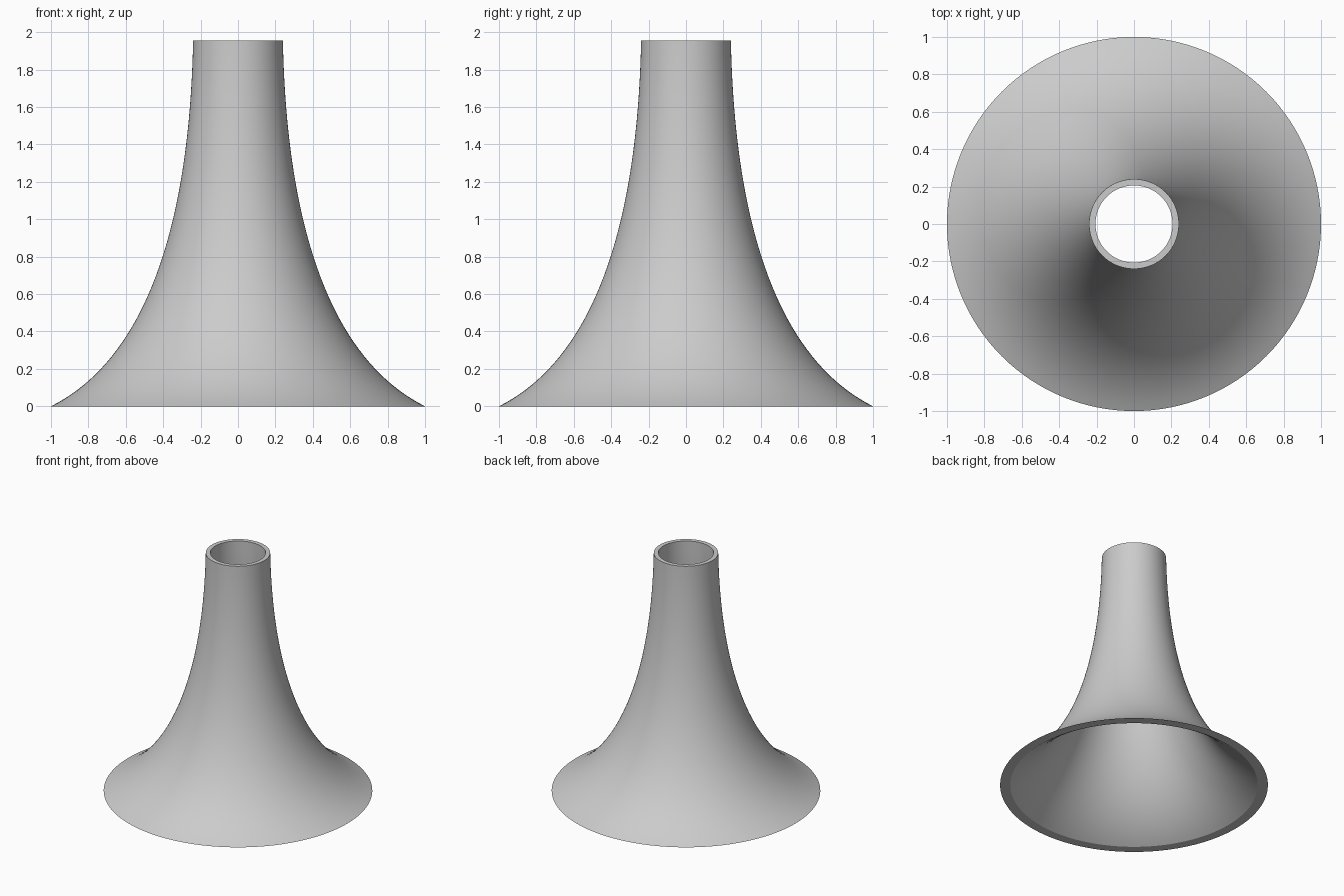
import bpy, bmesh, math
from mathutils import Vector

cube = bpy.data.objects.get("Cube")
if cube:
    bpy.data.objects.remove(cube, do_unlink=True)

WALL = 0.034
STEPS = 40
SEGMENTS = 128

# Plain grey finish
grey = bpy.data.materials.new("plain grey")
grey.use_nodes = True
colour = (0.6, 0.6, 0.6, 1)
grey.diffuse_color = colour
grey.node_tree.nodes["Principled BSDF"].inputs["Base Color"].default_value = colour

# Flare curve: (radius, height) control points from wide rim to narrow mouth
p0, p1, p2, p3 = (Vector(p) for p in ((1, 0), (0.5, 0.25), (0.26, 0.95), (0.24, 1.955)))


def flare(t):
    """Point on the outer wall, and the wall's width measured level."""
    s = 1 - t
    point = s**3 * p0 + 3 * s * s * t * p1 + 3 * s * t * t * p2 + t**3 * p3
    slope = s * s * (p1 - p0) + 2 * s * t * (p2 - p1) + t * t * (p3 - p2)
    return point, WALL * math.hypot(1, slope.x / slope.y)


outer, inner = [], []
for i in range(STEPS + 1):
    point, width = flare(i / STEPS)
    outer.append((point.x, point.y))
    inner.append((point.x - width, point.y))
profile = outer + inner[::-1]

# Spin the closed wall section into a hollow flared tube
bm = bmesh.new()
verts = [bm.verts.new((r, 0, z)) for r, z in profile]
edges = [bm.edges.new((a, b)) for a, b in zip(verts, verts[1:] + verts[:1])]
bmesh.ops.spin(bm, geom=verts + edges, cent=(0, 0, 0), axis=(0, 0, 1),
               angle=math.tau, steps=SEGMENTS, use_merge=True)
bmesh.ops.remove_doubles(bm, verts=bm.verts, dist=0.0001)
bmesh.ops.recalc_face_normals(bm, faces=bm.faces)
mesh = bpy.data.meshes.new("flared_horn")
bm.to_mesh(mesh)
bm.free()
mesh.materials.append(grey)

horn = bpy.data.objects.new("flared_horn", mesh)
bpy.context.collection.objects.link(horn)
bpy.ops.object.select_all(action='DESELECT')
horn.select_set(True)
bpy.context.view_layer.objects.active = horn
bpy.ops.object.shade_smooth_by_angle(angle=math.radians(20))
